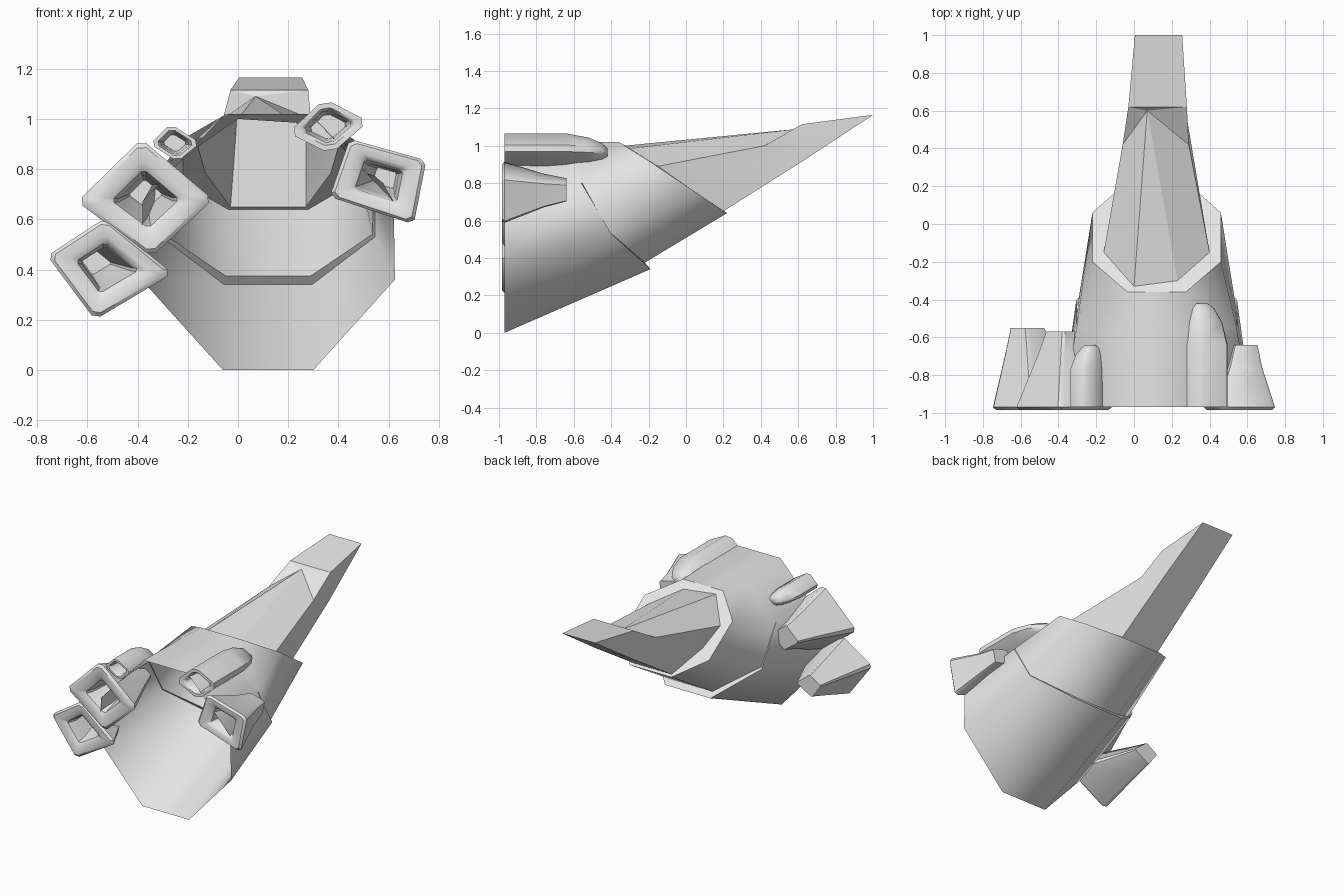
import bpy, bmesh, math
from mathutils import Vector

old = bpy.data.objects.get("Cube")
if old:
    bpy.data.objects.remove(old, do_unlink=True)

grey = bpy.data.materials.new("hull grey")
grey.use_nodes = True
grey.diffuse_color = (0.8, 0.8, 0.8, 1)
grey.node_tree.nodes["Principled BSDF"].inputs["Base Color"].default_value = grey.diffuse_color


def build(name, verts, faces, angle):
    mesh = bpy.data.meshes.new(name)
    mesh.from_pydata([tuple(v) for v in verts], [], faces)
    bm = bmesh.new()
    bm.from_mesh(mesh)
    bmesh.ops.recalc_face_normals(bm, faces=bm.faces)
    bm.to_mesh(mesh)
    bm.free()
    mesh.materials.append(grey)
    obj = bpy.data.objects.new(name, mesh)
    bpy.context.collection.objects.link(obj)
    bpy.ops.object.select_all(action='DESELECT')
    obj.select_set(True)
    bpy.context.view_layer.objects.active = obj
    bpy.ops.object.shade_smooth_by_angle(angle=math.radians(angle))
    return obj


def loft(name, rings, angle, caps=()):
    n = len(rings[0])
    faces = [(r * n + i, r * n + (i + 1) % n, (r + 1) * n + (i + 1) % n, (r + 1) * n + i)
             for r in range(len(rings) - 1) for i in range(n)]
    faces += [tuple(range(r * n, r * n + n)) for r in caps]
    return build(name, [v for ring in rings for v in ring], faces, angle)


# Hull: symmetric octagons about its own centre line, half given, half mirrored
AXIS = 0.12


def octagon(half):
    right = [Vector((AXIS + x, y, z)) for x, y, z in half]
    left = [Vector((AXIS - x, y, z)) for x, y, z in reversed(half)]
    return right + left


rear = octagon([(.18, -.97, 0), (.505, -.97, .36), (.5, -.97, .67), (.17, -.97, 1.02)])
front = octagon([(.16, .22, .64), (.34, .06, .745), (.34, -.2, .92), (.155, -.36, 1.02)])
step_out = octagon([(.175, -.19, .34), (.425, -.4, .53), (.425, -.56, .8), (.165, -.6, 1.02)])
step_in = octagon([(.17, -.22, .375), (.415, -.41, .54), (.425, -.555, .8), (.165, -.595, 1.02)])

# Mouth where the beak joins the hull
mouth = [Vector(p) for p in [(.27, .2, .65), (.37, 0, .785), (.4, -.15, .89), (.23, -.3, .985),
                             (0, -.33, 1), (-.16, -.15, .89), (-.13, 0, .785), (-.03, .2, .65)]]
loft("hull", [rear, step_out, step_in, front], 50)
loft("hull_collar", [front, mouth], 30)

# Beak: canopy wedge running out to a flat tapered tip
beak = mouth + [Vector(p) for p in [
    (.07, .6, 1.09), (.29, .42, 1), (-.06, .42, 1),        # 8 canopy peak, 9 and 10 shoulders
    (.27, .62, .915), (-.01, .62, .915),                   # 11, 12 keel
    (.28, .62, 1.115), (-.03, .62, 1.115),                 # 13, 14 deck
    (.255, 1, 1.165), (.005, 1, 1.165)]]                   # 15, 16 tip
build("beak", beak, [
    (3, 4, 8), (2, 3, 8, 9), (4, 5, 10, 8),
    (0, 1, 2, 9, 11), (7, 12, 10, 5, 6), (0, 11, 12, 7),
    (11, 15, 16, 12), (11, 9, 13, 15), (12, 16, 14, 10),
    (9, 8, 13), (8, 10, 14), (8, 14, 13), (13, 14, 16, 15)], 20)


def chamfer(corners, amount):
    pts = []
    for i, c in enumerate(corners):
        c = Vector(c)
        before, after = Vector(corners[i - 1]), Vector(corners[(i + 1) % len(corners)])
        pts += [c.lerp(before, amount), c.lerp(after, amount)]
    return pts


def shell(name, corners, amount, sections, angle):
    """Hollow pod: sections are (y, scale, shift x, shift z) from inner floor to nose."""
    outline = chamfer(corners, amount)
    mid = sum(outline, Vector((0, 0))) / len(outline)
    rings = []
    for y, scale, dx, dz in sections:
        pts = [mid + (p - mid) * scale + Vector((dx, dz)) for p in outline]
        rings.append([Vector((p.x, y, p.y)) for p in pts])
    loft(name, rings, angle, caps=(0, len(rings) - 1))


# Flared engines with a square exhaust hole
engines = [
    ("right_upper_engine", [(-.64, .67), (-.385, .92), (-.1, .68), (-.345, .45)], -.57, 0, .02),
    ("right_lower_engine", [(-.76, .455), (-.53, .605), (-.26, .385), (-.57, .2)], -.55, -.04, .02),
    ("left_engine", [(.445, .92), (.75, .835), (.7, .58), (.365, .69)], -.64, .02, .01),
]
for name, corners, nose, dx, dz in engines:
    shell(name, corners, .07, [
        (nose - .1, .25, dx, dz), (-.9, .42, 0, 0), (-.965, .5, 0, 0), (-.985, .66, 0, 0),
        (-.985, .92, 0, 0), (-.97, 1, 0, 0), (nose - .12, .55, dx * .7, dz * .7),
        (nose, .38, dx, dz)], 40)

# Rounded pods lying on the upper hull
pods = [
    ("left_pod", [(.2, .945), (.345, 1.08), (.52, .99), (.37, .86)], -.42, -.01, -.01),
    ("right_pod", [(-.35, .9), (-.27, .98), (-.15, .905), (-.24, .83)], -.64, .02, -.01),
]
for name, corners, nose, dx, dz in pods:
    run = nose + .97
    shell(name, corners, .16, [
        (-.97 + run * .5, .5, 0, 0), (-.95, .65, 0, 0), (-.97, .78, 0, 0), (-.97, 1, 0, 0),
        (-.97 + run * .6, 1, 0, 0), (-.97 + run * .82, .82, dx * .5, dz * .5),
        (-.97 + run * .95, .55, dx, dz), (nose, .3, dx, dz)], 50)
